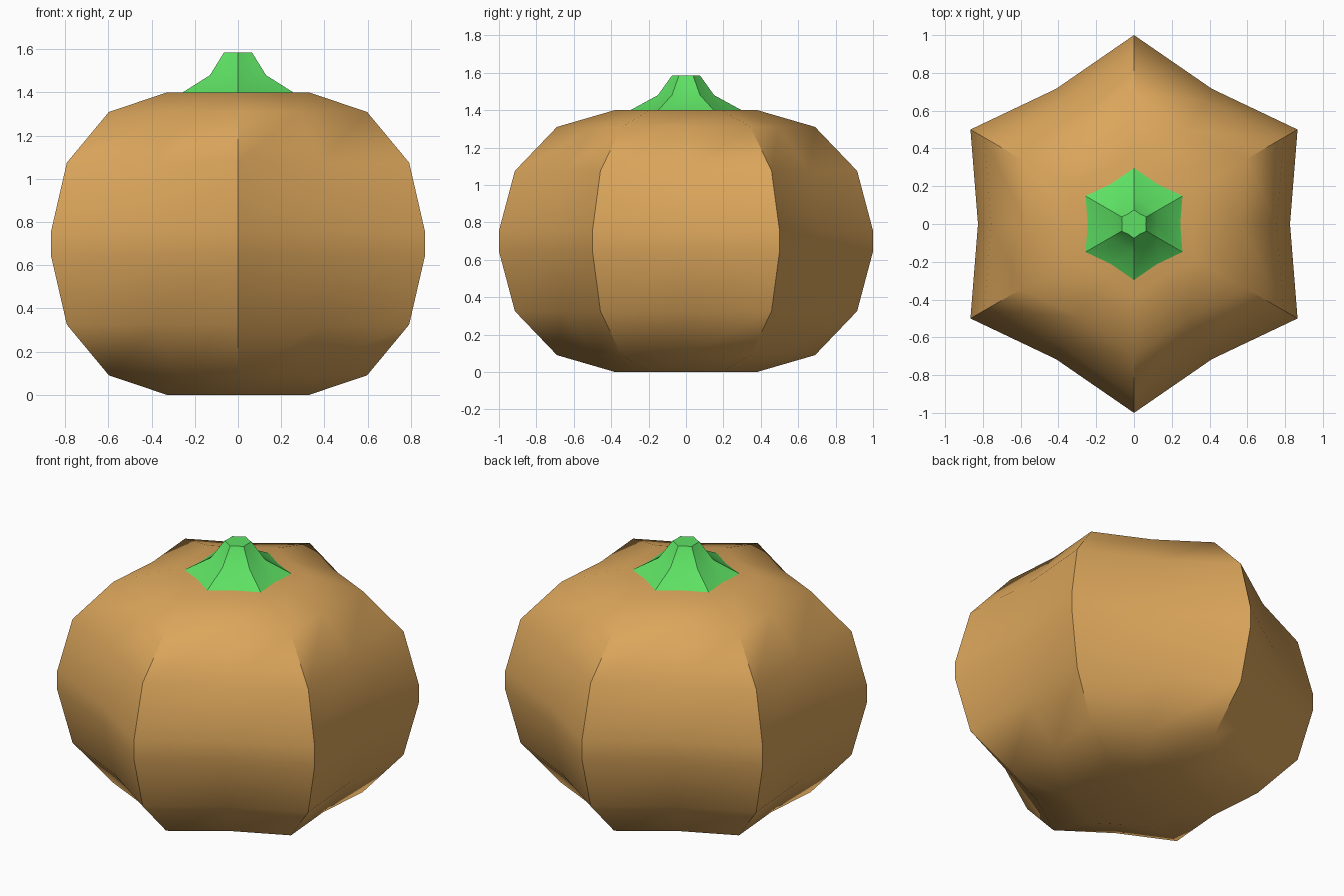
import bpy, bmesh, math

if "Cube" in bpy.data.objects:
    bpy.data.objects.remove(bpy.data.objects["Cube"])

VALLEY = 0.826  # radius of the valleys relative to the ridges


def material(name, rgb):
    m = bpy.data.materials.new(name)
    m.diffuse_color = (*rgb, 1)
    m.use_nodes = True
    m.node_tree.nodes["Principled BSDF"].inputs["Base Color"].default_value = m.diffuse_color
    return m


def ribbed_solid(name, profile, mat, smooth_angle):
    """Loft a six-ridged star section through (ridge radius, height) pairs."""
    bm = bmesh.new()
    rings = []
    for r, z in profile:
        ring = []
        for i in range(12):
            a = math.pi / 2 + i * math.pi / 6
            d = r * (VALLEY if i % 2 else 1)
            ring.append(bm.verts.new((d * math.cos(a), d * math.sin(a), z)))
        rings.append(ring)
    for low, high in zip(rings, rings[1:]):
        for i in range(12):
            j = (i + 1) % 12
            bm.faces.new((low[i], low[j], high[j], high[i]))
    # Flat caps at both ends
    bm.faces.new(rings[0][::-1])
    bm.faces.new(rings[-1])
    bmesh.ops.recalc_face_normals(bm, faces=bm.faces)
    me = bpy.data.meshes.new(name)
    bm.to_mesh(me)
    bm.free()
    me.materials.append(mat)
    ob = bpy.data.objects.new(name, me)
    bpy.context.collection.objects.link(ob)
    bpy.ops.object.select_all(action='DESELECT')
    ob.select_set(True)
    bpy.context.view_layer.objects.active = ob
    bpy.ops.object.shade_smooth_by_angle(angle=math.radians(smooth_angle))
    return ob


# Pumpkin body, symmetric about its middle height
upper = [(1.0, 0.755), (0.915, 1.075), (0.69, 1.31), (0.38, 1.4)]
lower = [(r, 1.4 - z) for r, z in reversed(upper)]
ribbed_solid("pumpkin_body", lower + upper,
             material("pumpkin orange", (0.71, 0.38, 0.105)), 33)

# Flared stem standing on the flat top
ribbed_solid("stem", [(0.3, 1.398), (0.15, 1.48), (0.075, 1.585)],
             material("stem green", (0.11, 0.75, 0.125)), 30)
